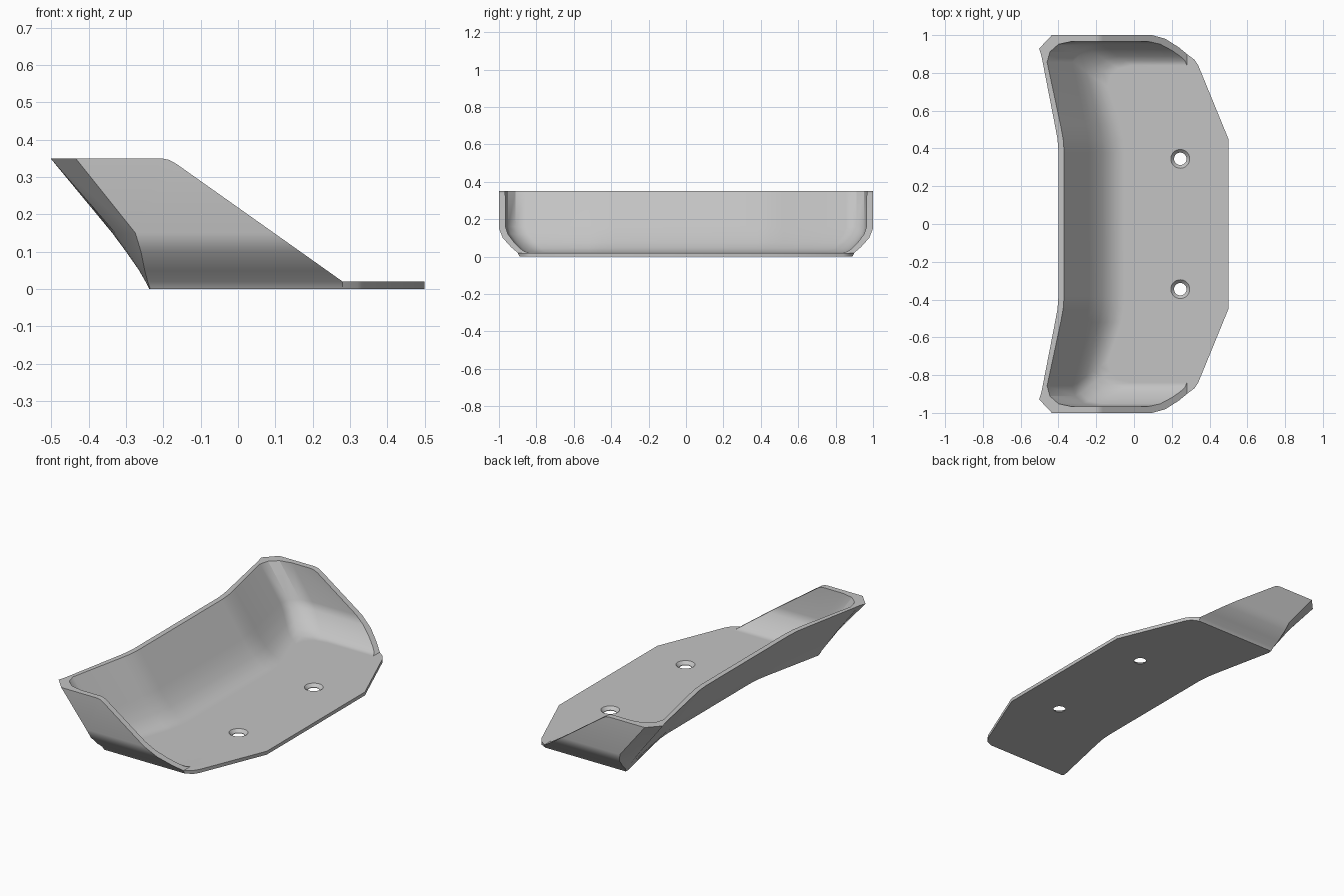
import bpy, bmesh

cube = bpy.data.objects.get("Cube")
if cube:
    bpy.data.objects.remove(cube, do_unlink=True)

grey = bpy.data.materials.new("plain grey")
grey.use_nodes = True
colour = (0.55, 0.55, 0.55, 1)
grey.diffuse_color = colour
grey.node_tree.nodes["Principled BSDF"].inputs["Base Color"].default_value = colour


def loft(name, rings):
    """Closed solid through stacked rings of equal length."""
    bm = bmesh.new()
    loops = [[bm.verts.new(p) for p in ring] for ring in rings]
    n = len(loops[0])
    for low, high in zip(loops, loops[1:]):
        for i in range(n):
            j = (i + 1) % n
            bm.faces.new((low[i], low[j], high[j], high[i]))
    bm.faces.new(loops[0])
    bm.faces.new(loops[-1])
    bmesh.ops.recalc_face_normals(bm, faces=bm.faces)
    mesh = bpy.data.meshes.new(name)
    bm.to_mesh(mesh)
    bm.free()
    mesh.materials.append(grey)
    obj = bpy.data.objects.new(name, mesh)
    bpy.context.collection.objects.link(obj)
    return obj


def mirrored(half, z):
    return [(x, y, z) for x, y in half] + [(x, -y, z) for x, y in reversed(half)]


def back_bend(x):
    """Soft bend between the middle and the swept end of the back wall."""
    return [(x, 0.38), (x - 0.005, 0.45), (x - 0.018, 0.52)]


def outer_ring(z, mid, ax, ay, bx, side):
    bulge = (ax * 0.65 + bx * 0.35 - 0.09 * z, ay * 0.65 + side * 0.35)
    front = [(0.28, side), (0.32, 0.87), (0.34, 0.84), (0.5, 0.45)]
    return mirrored(back_bend(mid) + [(ax, ay), bulge, (bx, side)] + front, z)


def inner_ring(z, mid, side):
    corner = [(mid - 0.09, side - 0.11), (mid - 0.075, side - 0.055),
              (mid - 0.03, side - 0.015), (mid + 0.04, side)]
    return mirrored(back_bend(mid) + corner + [(0.6, side)], z)


# Outer body: height, back wall x, corner start, corner end x, side y
tray = loft("scoop_tray", [outer_ring(*row) for row in (
    (0, -0.145, -0.238, 0.87, -0.235, 0.89),
    (0.02, -0.16, -0.248, 0.875, -0.242, 0.90),
    (0.05, -0.185, -0.265, 0.88, -0.25, 0.935),
    (0.10, -0.22, -0.30, 0.89, -0.26, 0.98),
    (0.15, -0.257, -0.337, 0.89, -0.275, 1.0),
    (0.35, -0.40, -0.49, 0.89, -0.435, 1.0))])

# Hollow with a rounded floor edge: height, back wall x, side y
hollow = loft("hollow_cutter", [inner_ring(*row) for row in (
    (0.02, -0.05, 0.84), (0.027, -0.09, 0.864), (0.045, -0.13, 0.888),
    (0.075, -0.167, 0.918), (0.12, -0.209, 0.952), (0.16, -0.237, 0.965),
    (0.40, -0.405, 0.967))])

# Sloping cut along the side walls
profile = [(-0.21, 0.351), (-0.185, 0.346), (-0.165, 0.335), (0.28, 0.02),
           (0.7, 0.02), (0.7, 0.5), (-0.21, 0.5)]
slope = loft("slope_cutter", [[(x, y, z) for x, z in profile] for y in (-1.2, 1.2)])

cutters = [hollow, slope]

# Countersunk screw holes
for y in (-0.345, 0.345):
    bpy.ops.mesh.primitive_cylinder_add(vertices=32, radius=0.033, depth=0.2,
                                        location=(0.245, y, 0))
    cutters.append(bpy.context.object)
    bpy.ops.mesh.primitive_cone_add(vertices=32, radius1=0.03, radius2=0.055,
                                    depth=0.025, location=(0.245, y, 0.0125))
    cutters.append(bpy.context.object)

bpy.context.view_layer.objects.active = tray
for cutter in cutters:
    cut = tray.modifiers.new("cut", "BOOLEAN")
    cut.operation = "DIFFERENCE"
    cut.solver = "EXACT"
    cut.object = cutter
    bpy.ops.object.modifier_apply(modifier=cut.name)
    bpy.data.objects.remove(cutter, do_unlink=True)

# Smooth the rounded areas, keep rims sharp
bpy.ops.object.select_all(action="DESELECT")
tray.select_set(True)
bpy.ops.object.shade_smooth_by_angle(angle=0.5)
weighted = tray.modifiers.new("even_shading", "WEIGHTED_NORMAL")
weighted.keep_sharp = True
